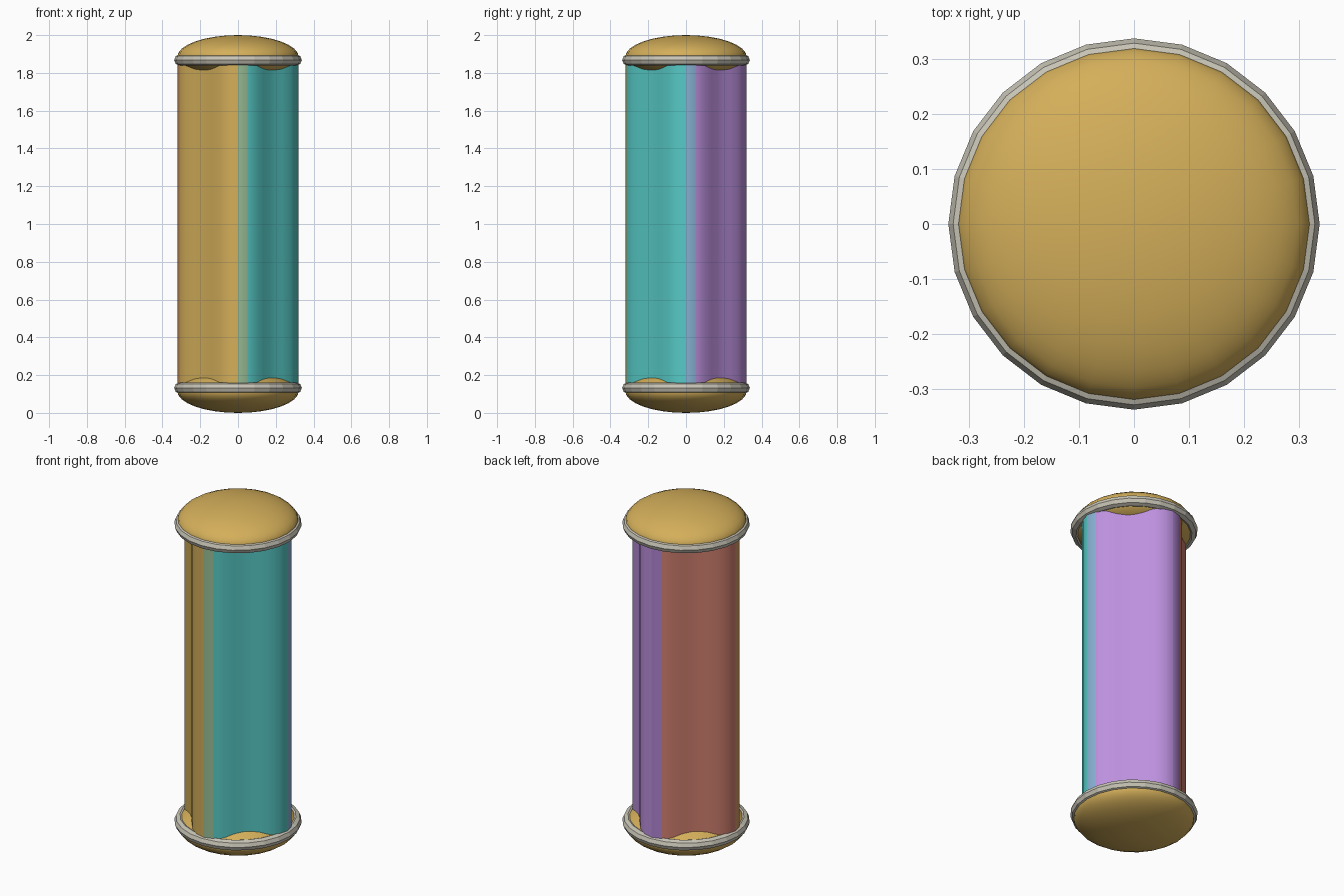
import bpy, bmesh, math

cube = bpy.data.objects.get("Cube")
if cube:
    bpy.data.objects.remove(cube, do_unlink=True)


def material(name, rgb):
    lin = [(c / 255 / 12.92) if c < 11 else ((c / 255 + 0.055) / 1.055) ** 2.4 for c in rgb]
    m = bpy.data.materials.new(name)
    m.use_nodes = True
    m.diffuse_color = (*lin, 1)
    bsdf = m.node_tree.nodes["Principled BSDF"]
    bsdf.inputs["Base Color"].default_value = (*lin, 1)
    bsdf.inputs["Roughness"].default_value = 0.6
    return m


gold = material("gold", (212, 175, 90))
silver = material("warm silver", (200, 196, 182))
# Panel colours counter-clockwise from +x, each preceded by its blend strip
panels = [
    material("blue blend", (136, 178, 212)), material("purple", (188, 144, 222)),
    material("violet blend", (172, 130, 206)), material("terracotta", (210, 128, 111)),
    material("amber blend", (212, 152, 101)), gold,
    material("sage blend", (150, 186, 146)), material("teal", (86, 202, 198)),
]

# Fluted body: four ridges on the axes, four shallow hollows between them
SIDES = 36
PER = SIDES // 4
bm = bmesh.new()
ring = []
for i in range(SIDES):
    a = 2 * math.pi * i / SIDES
    r = 0.287 + 0.033 * math.cos(4 * a)
    ring.append(bm.verts.new((r * math.cos(a), r * math.sin(a), 0.13)))
base = bm.faces.new(ring[::-1])
top = bmesh.ops.extrude_face_region(bm, geom=[base])["geom"]
bmesh.ops.translate(bm, vec=(0, 0, 1.74), verts=[v for v in top if isinstance(v, bmesh.types.BMVert)])
bmesh.ops.recalc_face_normals(bm, faces=bm.faces)
for f in bm.faces:
    if abs(f.normal.z) > 0.5:
        f.material_index = 5
        continue
    c = f.calc_center_median()
    seg = int((math.atan2(c.y, c.x) % (2 * math.pi)) / (2 * math.pi) * SIDES)
    f.material_index = 2 * (seg // PER) + (0 if seg % PER == 0 else 1)
mesh = bpy.data.meshes.new("fluted_body")
bm.to_mesh(mesh)
bm.free()
for m in panels:
    mesh.materials.append(m)
body = bpy.data.objects.new("fluted_body", mesh)
bpy.context.collection.objects.link(body)
bpy.ops.object.select_all(action='DESELECT')
bpy.context.view_layer.objects.active = body
body.select_set(True)
bpy.ops.object.shade_smooth_by_angle(angle=math.radians(40))

# Domed cap and collar ring at each end
for name, s in (("top", 1), ("bottom", -1)):
    bpy.ops.mesh.primitive_uv_sphere_add(segments=24, ring_count=16, location=(0, 0, 1 + s * 0.884))
    cap = bpy.context.object
    cap.name = name + "_cap"
    cap.scale = (0.322, 0.322, 0.116)
    cap.data.materials.append(gold)
    bpy.ops.object.shade_smooth()

    bpy.ops.mesh.primitive_torus_add(major_segments=24, minor_segments=8, major_radius=0.308,
                                     minor_radius=0.03, location=(0, 0, 1 + s * 0.868))
    collar = bpy.context.object
    collar.name = name + "_collar"
    collar.data.materials.append(silver)
    bpy.ops.object.shade_flat()
